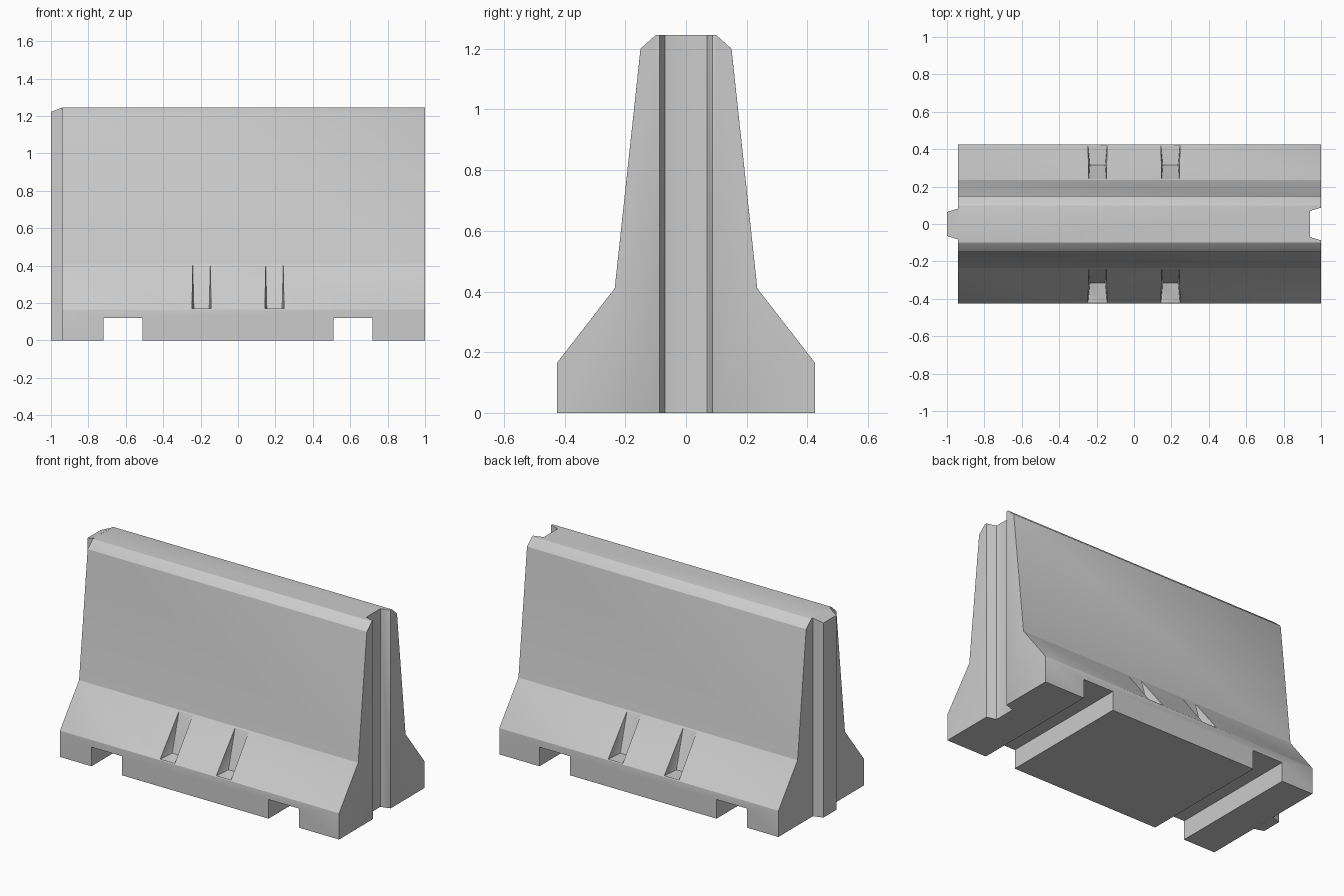
import bpy, bmesh

cube = bpy.data.objects.get("Cube")
if cube:
    bpy.data.objects.remove(cube, do_unlink=True)

concrete = bpy.data.materials.new("concrete_grey")
concrete.use_nodes = True
GREY = (0.6, 0.6, 0.6, 1)
concrete.diffuse_color = GREY
concrete.node_tree.nodes["Principled BSDF"].inputs["Base Color"].default_value = GREY


def make(name, bm):
    bmesh.ops.recalc_face_normals(bm, faces=bm.faces)
    me = bpy.data.meshes.new(name)
    bm.to_mesh(me)
    bm.free()
    me.materials.append(concrete)
    ob = bpy.data.objects.new(name, me)
    bpy.context.collection.objects.link(ob)
    return ob


def loft(name, ring_a, ring_b):
    """Solid between two matching rings of points."""
    bm = bmesh.new()
    a = [bm.verts.new(p) for p in ring_a]
    b = [bm.verts.new(p) for p in ring_b]
    bm.faces.new(a)
    bm.faces.new(b[::-1])
    n = len(a)
    for i in range(n):
        j = (i + 1) % n
        bm.faces.new((a[i], b[i], b[j], a[j]))
    return make(name, bm)


def box(name, x, y, z):
    ring = lambda yy: [(x[0], yy, z[0]), (x[1], yy, z[0]), (x[1], yy, z[1]), (x[0], yy, z[1])]
    return loft(name, ring(y[0]), ring(y[1]))


# Barrier body: mirrored cross-section run along x
END, TOP = -0.94, 1.245
half = [(0.425, 0), (0.425, 0.165), (0.235, 0.41), (0.15, 1.2), (0.1, TOP)]
section = half + [(-y, z) for y, z in reversed(half)]
body = loft("barrier_body", [(END, y, z) for y, z in section], [(1, y, z) for y, z in section])

cutters = []

# Forklift slots under the base
for side in (-1, 1):
    x = sorted((side * 0.51, side * 0.72))
    cutters.append(box("lift_slot_cutter", x, (-0.6, 0.6), (-0.1, 0.12)))

# End groove, wider at its mouth
mouth, floor = 0.087, 0.07
groove = [(0.94, -floor), (1, -mouth), (1.1, -mouth), (1.1, mouth), (1, mouth), (0.94, floor)]
cutters.append(loft("groove_cutter", [(x, y, -0.1) for x, y in groove],
                    [(x, y, 1.4) for x, y in groove]))

# Wedge pockets in the sloping foot: (depth, height, half width)
wedge = [(0.315, 0.17, 0.041), (0.24, 0.405, 0.047), (0.42, 0.405, 0.052), (0.42, 0.17, 0.051),
         (0.5, 0.405, 0.052), (0.5, 0.17, 0.051)]
for cx in (-0.195, 0.195):
    for side in (-1, 1):
        bm = bmesh.new()
        for y, z, w in wedge:
            for s in (-1, 1):
                bm.verts.new((cx + s * w, side * y, z))
        bmesh.ops.convex_hull(bm, input=bm.verts)
        cutters.append(make("pocket_cutter", bm))

for c in cutters:
    c.hide_render = True
    m = body.modifiers.new("cut", "BOOLEAN")
    m.operation = "DIFFERENCE"
    m.solver = "EXACT"
    m.object = c

# End tongue, tapering outwards with a sloped top
def tongue_ring(x, w, top):
    return [(x, -w, 0), (x, w, 0), (x, w, top), (x, -w, top)]

tongue = loft("end_tongue", tongue_ring(END, 0.083, TOP), tongue_ring(-1, 0.064, 1.222))

# Slightly softened edges on the body
bevel = body.modifiers.new("soft_edges", "BEVEL")
bevel.width = 0.005
bevel.segments = 2
bevel.limit_method = "ANGLE"
bevel.angle_limit = 0.35

# Bake the cuts and remove the helpers
bpy.context.view_layer.update()
dg = bpy.context.evaluated_depsgraph_get()
baked = bpy.data.meshes.new_from_object(body.evaluated_get(dg))
body.modifiers.clear()
body.data = baked
for c in cutters:
    bpy.data.objects.remove(c, do_unlink=True)

for ob in bpy.context.selected_objects:
    ob.select_set(False)
for ob in (body, tongue):
    ob.select_set(True)
bpy.context.view_layer.objects.active = body
bpy.ops.object.shade_smooth_by_angle(angle=0.35)
